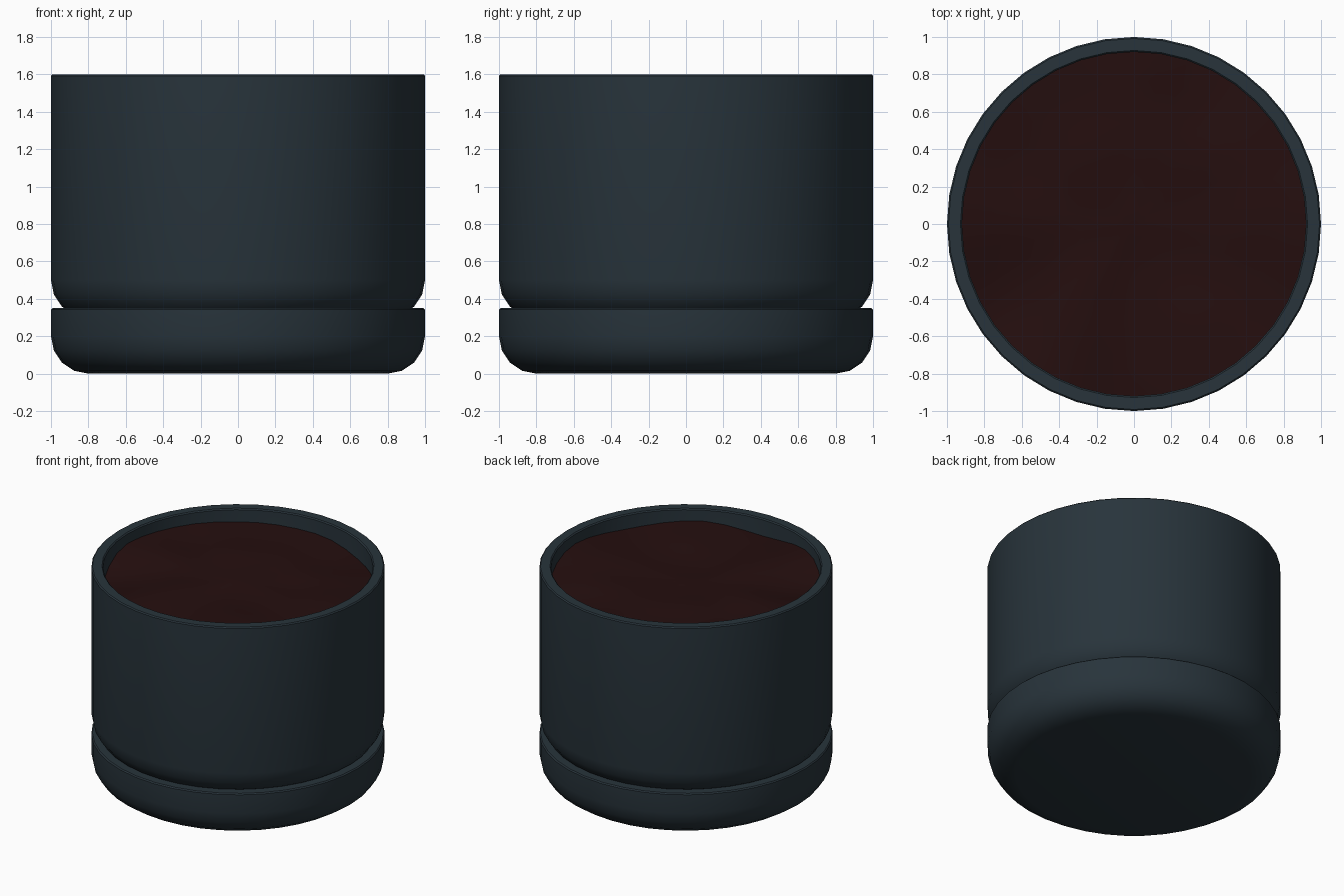
import bpy
import bmesh
import math
from mathutils import Vector, noise

cube = bpy.data.objects.get("Cube")
if cube:
    bpy.data.objects.remove(cube)

SIDES = 40


def material(name, colour):
    mat = bpy.data.materials.new(name)
    mat.use_nodes = True
    mat.diffuse_color = (*colour, 1)
    bsdf = mat.node_tree.nodes["Principled BSDF"]
    bsdf.inputs["Base Color"].default_value = (*colour, 1)
    bsdf.inputs["Roughness"].default_value = 0.8
    return mat


def finish(name, bm, mat, angle):
    bmesh.ops.recalc_face_normals(bm, faces=bm.faces)
    mesh = bpy.data.meshes.new(name)
    bm.to_mesh(mesh)
    bm.free()
    mesh.materials.append(mat)
    obj = bpy.data.objects.new(name, mesh)
    bpy.context.collection.objects.link(obj)
    bpy.ops.object.select_all(action='DESELECT')
    obj.select_set(True)
    bpy.context.view_layer.objects.active = obj
    bpy.ops.object.shade_smooth_by_angle(angle=math.radians(angle))
    return obj


def lathe(name, profile, mat):
    """Turn a (radius, height) profile around z, starting and ending on the axis."""
    bm = bmesh.new()
    verts = [bm.verts.new((r, 0, z)) for r, z in profile]
    edges = [bm.edges.new(pair) for pair in zip(verts, verts[1:])]
    bmesh.ops.spin(bm, geom=verts + edges, cent=(0, 0, 0), axis=(0, 0, 1),
                   angle=math.tau, steps=SIDES, use_merge=True)
    bmesh.ops.remove_doubles(bm, verts=bm.verts, dist=0.0005)
    return finish(name, bm, mat, 40)


def rounded_corner(radius, bottom, bend, steps=4):
    """Quarter circle from the flat base up to the straight wall."""
    arc = [i * math.pi / 2 / steps for i in range(steps + 1)]
    return [(radius - bend + bend * math.sin(a), bottom + bend - bend * math.cos(a))
            for a in arc]


def vessel(name, bottom, top, mat, wall=0.08, lip=0.008):
    """Round-bottomed cup with an even wall and a finely bevelled rim."""
    inner = 1 - wall
    outside = rounded_corner(1, bottom, 0.2)
    rim = [(1, top - lip), (1 - lip, top), (inner + lip, top), (inner, top - lip)]
    inside = rounded_corner(inner, bottom + wall, 0.2 - wall)[::-1]
    return lathe(name, [(0, bottom)] + outside + rim + inside + [(0, bottom + wall)], mat)


slate = material("dark slate ceramic", (0.021, 0.034, 0.044))
brown = material("dark red brown soil", (0.018, 0.0045, 0.0045))

# Saucer, and the pot held above its floor by a hidden foot
vessel("saucer", 0, 0.35, slate)
vessel("pot", 0.3, 1.6, slate)
lathe("pot_foot", [(0, 0.07), (0.6, 0.07), (0.6, 0.31), (0, 0.31)], slate)

# Soil: uneven disc whose edge rises and falls along the inner wall
EDGE = [1.52, 1.48, 1.45, 1.49, 1.5, 1.51, 1.52, 1.44, 1.52, 1.47, 1.51, 1.49]


def edge_height(angle):
    t = angle / math.tau * len(EDGE)
    i, f = int(t), t % 1
    f = f * f * (3 - 2 * f)
    return EDGE[i % len(EDGE)] * (1 - f) + EDGE[(i + 1) % len(EDGE)] * f


RINGS = 12
bm = bmesh.new()
centre = bm.verts.new((0, 0, 1.49))
previous = None
for k in range(1, RINGS + 1):
    s = k / RINGS
    ring = []
    for j in range(SIDES):
        a = math.tau * j / SIDES
        x, y = 0.922 * s * math.cos(a), 0.922 * s * math.sin(a)
        lump = 0.025 * noise.noise(Vector((3 * x, 3 * y, 0.5))) * (1 - s ** 3)
        z = 1.49 + (edge_height(a) - 1.49) * s ** 2 + lump
        ring.append(bm.verts.new((x, y, z)))
    for j in range(SIDES):
        n = (j + 1) % SIDES
        if previous:
            bm.faces.new((previous[j], ring[j], ring[n], previous[n]))
        else:
            bm.faces.new((centre, ring[j], ring[n]))
    previous = ring
soil = finish("soil", bm, brown, 60)
if soil.data.polygons[0].normal.z < 0:
    soil.data.flip_normals()
